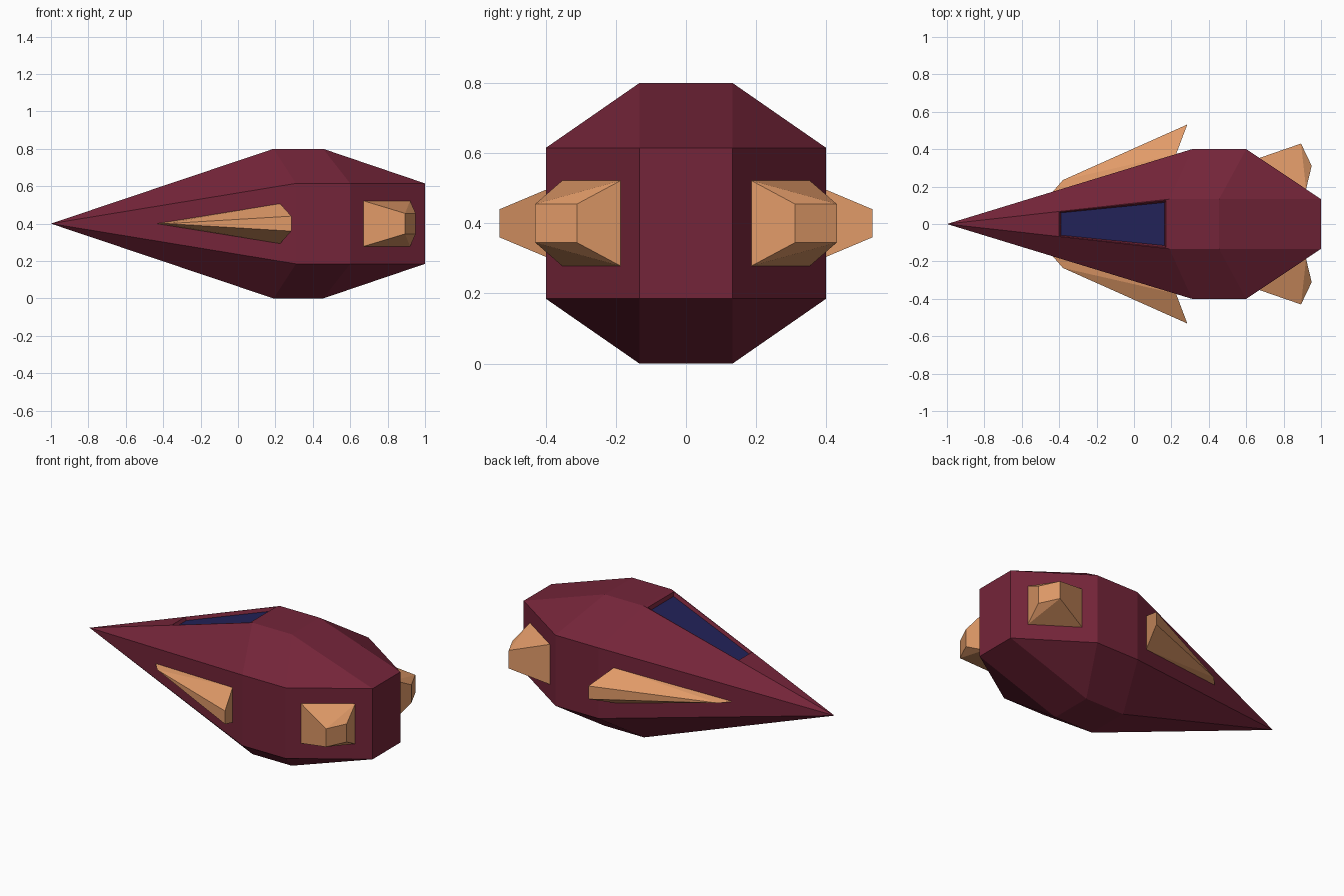
import bpy, bmesh
from mathutils import Vector

if "Cube" in bpy.data.objects:
    bpy.data.objects.remove(bpy.data.objects["Cube"])

MID = 0.4  # height of the ship's centre line


def material(name, rgb):
    m = bpy.data.materials.new(name)
    m.diffuse_color = (*rgb, 1)
    m.use_nodes = True
    m.node_tree.nodes["Principled BSDF"].inputs["Base Color"].default_value = m.diffuse_color
    return m


maroon = material("maroon", (0.175, 0.018, 0.041))
tan = material("tan", (0.75, 0.325, 0.139))
navy = material("navy", (0.016, 0.016, 0.098))


def hull_mesh(points):
    """Convex low-poly solid with flat regions merged."""
    bm = bmesh.new()
    for p in points:
        bm.verts.new(p)
    bmesh.ops.convex_hull(bm, input=bm.verts[:])
    bmesh.ops.dissolve_limit(bm, angle_limit=0.02, verts=bm.verts[:], edges=bm.edges[:])
    return bm


def finish(bm, name, mats):
    bmesh.ops.recalc_face_normals(bm, faces=bm.faces[:])
    me = bpy.data.meshes.new(name)
    bm.to_mesh(me)
    bm.free()
    for m in mats:
        me.materials.append(m)
    ob = bpy.data.objects.new(name, me)
    bpy.context.collection.objects.link(ob)
    return ob


def quad_sym(profile):
    """Mirror (x, y, half height) points in y and z."""
    return [(x, sy * y, MID + sz * h) for x, y, h in profile
            for sy in (1, -1) for sz in (1, -1)]


# Body: pointed nose, faceted octagonal middle, small square tail
nose, ridge = Vector((-1, 0, MID)), (0.19, 0.133, 0.4)
body = hull_mesh([nose] + quad_sym([ridge, (0.455, 0.133, 0.4),
                                    (0.31, 0.4, 0.215), (0.6, 0.4, 0.215),
                                    (1, 0.133, 0.215)]))

# Cockpit window: sunken navy panel in the sloping top face
body.normal_update()
top = next(f for f in body.faces
           if abs(f.normal.y) < 0.01 and f.normal.z > 0.5 and f.normal.x < -0.1)
normal = top.normal.copy()
tip = min(top.verts, key=lambda v: v.co.x)
left, right = sorted((v for v in top.verts if v != tip), key=lambda v: -v.co.y)
bmesh.ops.delete(body, geom=[top], context='FACES_ONLY')


def slope_vert(x, y, depth):
    z = MID + 0.4 * (x + 1) / 1.19
    return body.verts.new(Vector((x, y, z)) - normal * depth)


rim = [slope_vert(x, y, 0) for x, y in
       ((-0.4, 0.065), (0.17, 0.126), (0.17, -0.126), (-0.4, -0.065))]
floor = [slope_vert(x, y, 0.02) for x, y in
         ((-0.397, 0.06), (0.158, 0.115), (0.158, -0.115), (-0.397, -0.06))]
body.faces.new((tip, rim[0], rim[3]))
body.faces.new((tip, left, rim[1], rim[0]))
body.faces.new((tip, rim[3], rim[2], right))
body.faces.new((left, right, rim[2], rim[1]))
for i in range(4):
    j = (i + 1) % 4
    body.faces.new((rim[i], rim[j], floor[j], floor[i]))
body.faces.new(floor).material_index = 1
finish(body, "body", [maroon, navy])

# Side wings and rear thrusters: tapered blocks growing from the side faces
wing = [(-0.435, 0.172, 0), (0.225, 0.373, 0.107),
        (-0.38, 0.235, 0), (0.285, 0.532, 0.04)]
thruster = [(0.67, 0.353, 0.122), (0.92, 0.186, 0.122),
            (0.893, 0.43, 0.055), (0.95, 0.311, 0.055)]
for side, s in (("left", 1), ("right", -1)):
    for part, profile in (("wing", wing), ("thruster", thruster)):
        pts = {(x, s * y, MID + sz * h) for x, y, h in profile for sz in (1, -1)}
        finish(hull_mesh(sorted(pts)), f"{side}_{part}", [tan])
